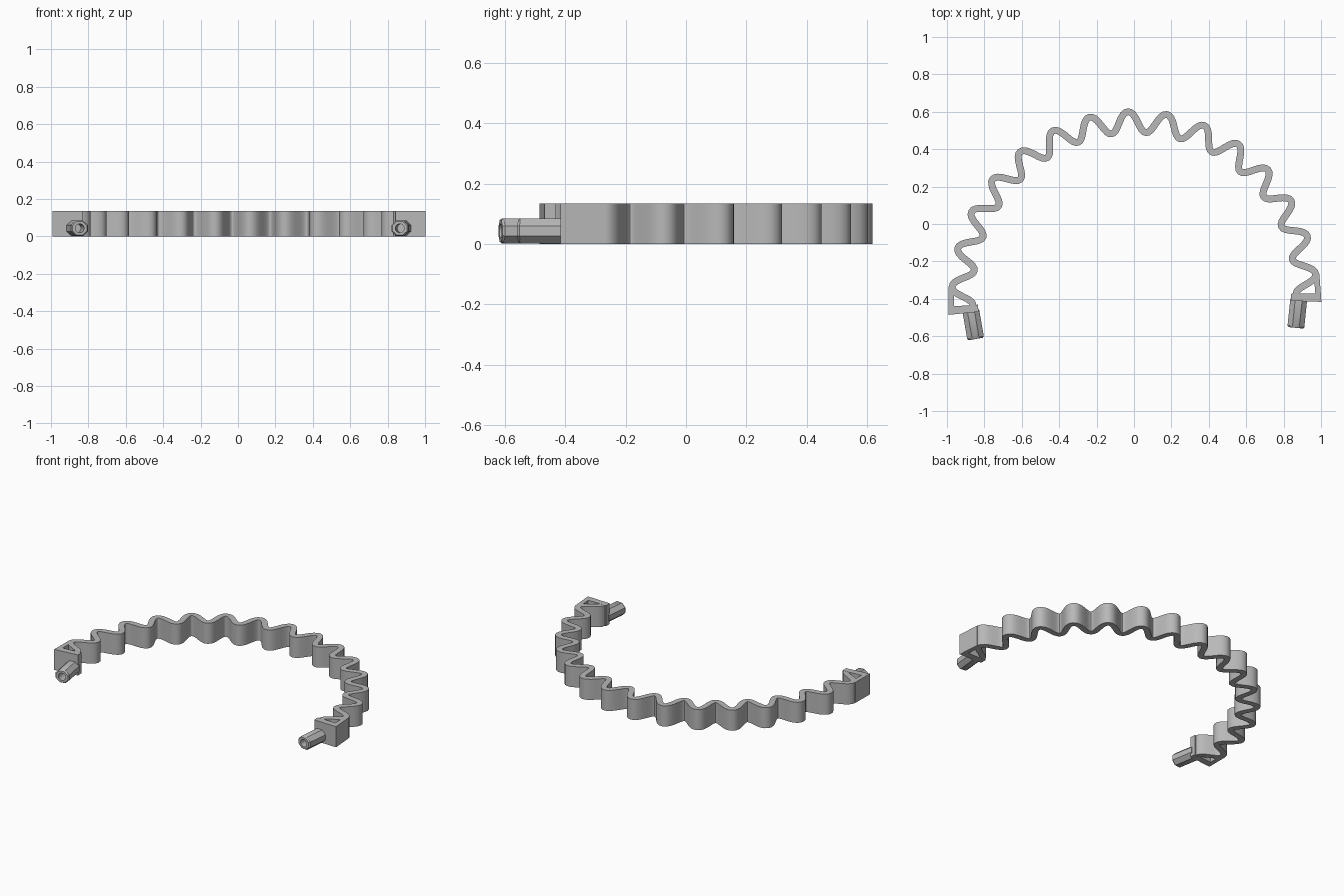
import bpy, bmesh
from math import sin, cos, pi, radians
from mathutils import Vector, Matrix

cube = bpy.data.objects.get("Cube")
if cube:
    bpy.data.objects.remove(cube)

HEIGHT = 0.135
HALF_WALL = 0.0185
STEP = radians(12.25)      # angle of one wave
PLACE = Matrix.Rotation(radians(2), 4, 'Z') @ Matrix.Translation((-0.011, -0.374, 0))

grey = bpy.data.materials.new("plain grey")
grey.use_nodes = True
grey.diffuse_color = (0.48, 0.48, 0.48, 1)
grey.node_tree.nodes["Principled BSDF"].inputs["Base Color"].default_value = grey.diffuse_color


def finish(name, bm):
    bmesh.ops.recalc_face_normals(bm, faces=bm.faces)
    mesh = bpy.data.meshes.new(name)
    bm.to_mesh(mesh)
    bm.free()
    mesh.transform(PLACE)
    mesh.materials.append(grey)
    obj = bpy.data.objects.new(name, mesh)
    bpy.context.collection.objects.link(obj)
    bpy.ops.object.select_all(action='DESELECT')
    obj.select_set(True)
    bpy.context.view_layer.objects.active = obj
    bpy.ops.object.shade_smooth_by_angle(angle=radians(35))


def bridge(bm, a, b):
    n = len(a)
    for i in range(n):
        bm.faces.new((a[i], a[(i + 1) % n], b[(i + 1) % n], b[i]))


# Wavy band: a rounded wave wrapped round an arc
def wave(t):
    p = 2 * pi * t / STEP
    r = 0.92 + 0.0567 * (cos(p) - 0.03 * cos(3 * p))
    return Vector((r * sin(t), r * cos(t), 0))


def wavy_band():
    bm = bmesh.new()
    count = 15 * 16
    rings = []
    for i in range(count + 1):
        t = STEP * 15 * (i / count - 0.5)
        tangent = (wave(t + 1e-4) - wave(t - 1e-4)).normalized()
        side = Vector((-tangent.y, tangent.x, 0)) * HALF_WALL
        up = Vector((0, 0, HEIGHT))
        c = wave(t)
        rings.append([bm.verts.new(v) for v in (c - side, c + side, c + side + up, c - side + up)])
    for a, b in zip(rings, rings[1:]):
        bridge(bm, a, b)
    bm.faces.new(rings[0])
    bm.faces.new(rings[-1])
    finish("wavy_band", bm)


# End bracket: outer wall and cross bar closing the last wave
def end_bracket(name, s):
    outline = [(0.837, -0.028), (0.837, -0.066), (0.998, -0.077),
               (0.992, 0.072), (0.962, 0.072), (0.967, -0.032)]
    bm = bmesh.new()
    low, high = [[bm.verts.new((s * x, y, z)) for x, y in outline] for z in (0, HEIGHT)]
    bridge(bm, low, high)
    bm.faces.new(low)
    bm.faces.new(high)
    finish(name, bm)


# Connector plug: octagonal stub with a blind round hole
def connector_plug(name, s):
    start, end = Vector((s * 0.877, -0.06, 0.0435)), Vector((s * 0.856, -0.211, 0.0435))
    axis = (end - start).normalized()
    across = Vector((-axis.y, axis.x, 0))
    bm = bmesh.new()

    def ring(back, w, h, octagon):
        verts = []
        for k in range(16):
            a = k * pi / 8
            r = 1 / cos(pi / 8) if octagon and k % 2 else 1
            verts.append(bm.verts.new(end - axis * back + across * (w * r * cos(a))
                                      + Vector((0, 0, h * r * sin(a)))))
        return verts

    rings = [ring((end - start).length, 0.045, 0.0415, True),
             ring(0.008, 0.045, 0.0415, True),
             ring(0, 0.039, 0.036, True),
             ring(0, 0.024, 0.024, False),
             ring(0.1, 0.024, 0.024, False)]
    for a, b in zip(rings, rings[1:]):
        bridge(bm, a, b)
    bm.faces.new(rings[0])
    bm.faces.new(rings[-1])
    finish(name, bm)


wavy_band()
for label, s in (("left", 1), ("right", -1)):
    end_bracket(label + "_end_bracket", s)
    connector_plug(label + "_connector_plug", s)
